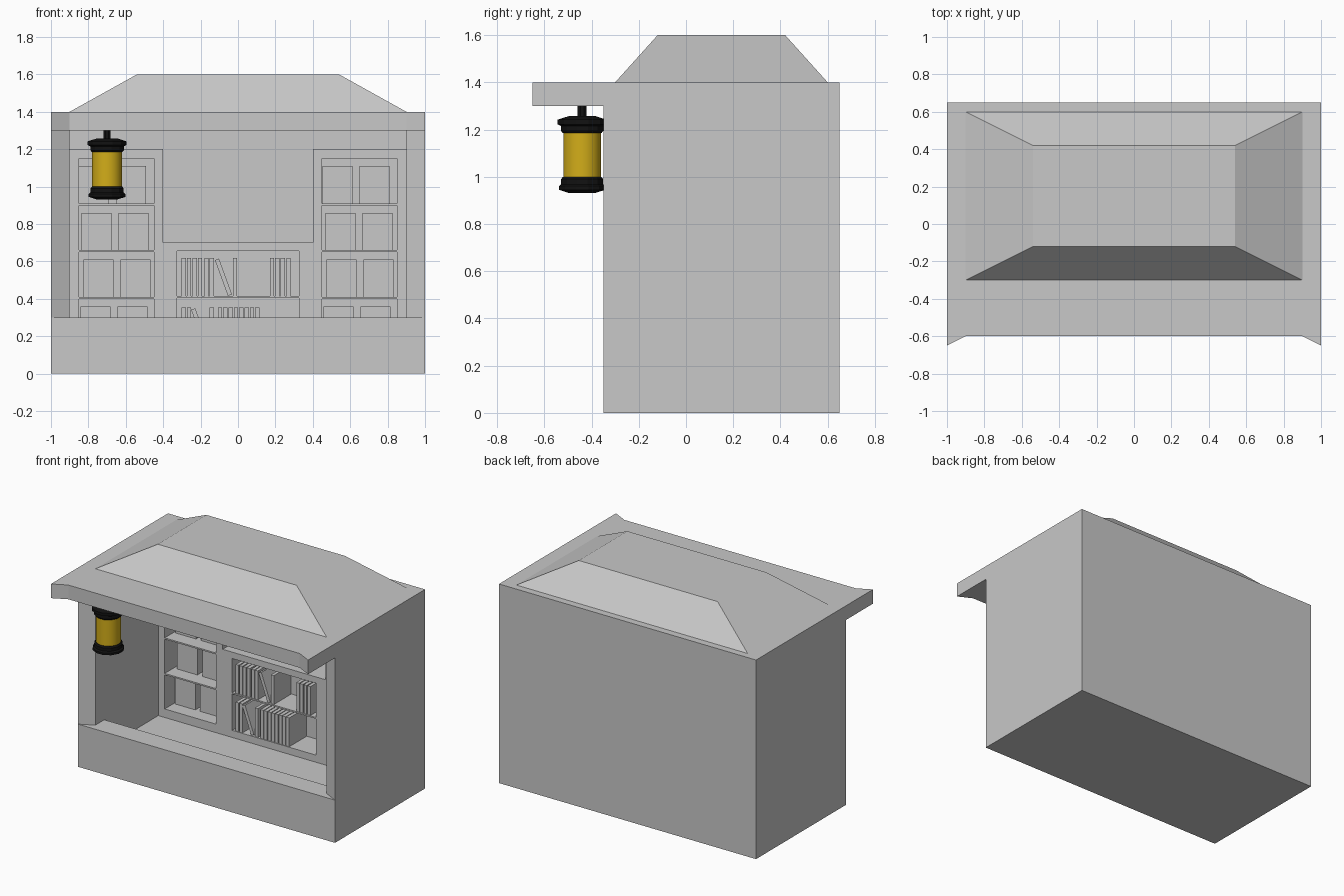
import bpy, bmesh, math
from mathutils import Matrix

if "Cube" in bpy.data.objects:
    bpy.data.objects.remove(bpy.data.objects["Cube"])


def material(name, rgb):
    m = bpy.data.materials.new(name)
    m.diffuse_color = (*rgb, 1)
    m.use_nodes = True
    m.node_tree.nodes["Principled BSDF"].inputs["Base Color"].default_value = m.diffuse_color
    return m


GREY = material("plain grey", (0.58, 0.58, 0.58))
BLACK = material("lantern black", (0.006, 0.006, 0.006))
YELLOW = material("lantern yellow", (0.65, 0.42, 0.01))


def finish(name, bm, mat):
    bmesh.ops.recalc_face_normals(bm, faces=bm.faces)
    me = bpy.data.meshes.new(name)
    bm.to_mesh(me)
    bm.free()
    me.materials.append(mat)
    ob = bpy.data.objects.new(name, me)
    bpy.context.collection.objects.link(ob)
    return ob


def prism(name, pts, z0, z1, top=None):
    """Plan outline raised from z0 to z1, optionally tapering to another outline."""
    bm = bmesh.new()
    lo = [bm.verts.new((x, y, z0)) for x, y in pts]
    hi = [bm.verts.new((x, y, z1)) for x, y in (top or pts)]
    bm.faces.new(lo)
    bm.faces.new(hi)
    n = len(pts)
    for i in range(n):
        j = (i + 1) % n
        bm.faces.new((lo[i], lo[j], hi[j], hi[i]))
    return finish(name, bm, GREY)


def rect(x0, x1, y0, y1):
    return [(x0, y0), (x1, y0), (x1, y1), (x0, y1)]


def box(name, x0, x1, y0, y1, z0, z1):
    return prism(name, rect(x0, x1, y0, y1), z0, z1)


def lathe(name, profile, sides, mat, centre):
    """Spin (radius, z) points round the vertical axis; the ends are capped."""
    bm = bmesh.new()
    rings = []
    for r, z in profile:
        rings.append([bm.verts.new((centre[0] + r * math.cos(2 * math.pi * (k + 0.5) / sides),
                                    centre[1] + r * math.sin(2 * math.pi * (k + 0.5) / sides), z))
                      for k in range(sides)])
    for a, b in zip(rings, rings[1:]):
        for k in range(sides):
            j = (k + 1) % sides
            bm.faces.new((a[k], a[j], b[j], b[k]))
    bm.faces.new(rings[0])
    bm.faces.new(rings[-1])
    return finish(name, bm, mat)


# Stall shell: floor, counter, three-sided walls with splayed front pillars
box("floor", -1, 1, -0.35, 0.65, 0, 0.1)
box("counter", -1, 1, -0.35, -0.2, 0.1, 0.3)
for name, y_out, y_in, z0, z1 in (("lower_walls", -0.2, -0.2, 0.1, 0.3),
                                  ("upper_walls", -0.35, -0.3, 0.3, 1.3)):
    prism(name, [(-1, 0.65), (-1, y_out), (-0.9, y_in), (-0.9, 0.6),
                 (0.9, 0.6), (0.9, y_in), (1, y_out), (1, 0.65)], z0, z1)

# Roof slab with overhanging awning, and the hipped block on top
prism("roof_slab", [(-1, 0.65), (-1, -0.65), (-0.9, -0.6), (0.9, -0.6),
                    (1, -0.65), (1, 0.65)], 1.3, 1.4)
prism("hipped_roof", rect(-0.9, 0.9, -0.3, 0.6), 1.4, 1.6, rect(-0.54, 0.54, -0.12, 0.42))


# Shelving along the back wall
def cabinet(name, x0, x1, post, top, cells):
    box(name + "_left_post", x0, x0 + post, 0.4, 0.6, 0.1, top)
    box(name + "_right_post", x1 - post, x1, 0.4, 0.6, 0.1, top)
    levels = [0.1] + [z for cell in cells for z in cell] + [top]
    for i in range(0, len(levels), 2):
        box(f"{name}_shelf_{i // 2}", x0 + post, x1 - post, 0.4, 0.6, levels[i], levels[i + 1])


side_cells = [(0.16 + 0.25 * i, 0.40 + 0.25 * i) for i in range(4)]
centre_cells = [(0.15, 0.405), (0.415, 0.655)]
cabinet("left_cabinet", -0.9, -0.4, 0.05, 1.2, side_cells)
cabinet("right_cabinet", 0.4, 0.9, 0.05, 1.2, side_cells)
cabinet("centre_cabinet", -0.4, 0.4, 0.075, 0.7, centre_cells)

# Two storage boxes in every side compartment, shifted a little per shelf
for side, starts in (("left", (-0.842, -0.826, -0.837, -0.849)),
                     ("right", (0.457, 0.473, 0.468, 0.452))):
    for (z, _), x in zip(side_cells, starts):
        for k in range(2):
            xa = x + 0.198 * k
            box(f"{side}_storage_box", xa, xa + 0.16, 0.5, 0.6, z, z + 0.2)


# Books on the centre shelves, one leaning book on each
def book(x, z, lean=0):
    ob = box("book", 0, 0.023, 0.405, 0.595, 0, 0.203)
    ob.data.transform(Matrix.Translation((x, 0, z)) @ Matrix.Rotation(math.radians(-lean), 4, 'Y'))


upper = (-0.302, -0.273, -0.243, -0.215, -0.18, -0.152, -0.028, 0.17, 0.199, 0.228, 0.258)
lower = [-0.302, -0.273, -0.152] + [-0.108 + 0.0285 * i for i in range(8)]
for x in upper:
    book(x, 0.415)
for x in lower:
    book(x, 0.15)
book(-0.054, 0.416, 20)
book(-0.181, 0.151, 20)

# Hanging lantern under the awning
spot = (-0.7, -0.44)
lathe("lantern_hook", [(0.02, 1.25), (0.02, 1.3)], 8, BLACK, spot)
lathe("lantern_cap", [(0.085, 1.185), (0.093, 1.195), (0.093, 1.215), (0.107, 1.222),
                      (0.107, 1.242), (0.055, 1.258)], 12, BLACK, spot)
glass = lathe("lantern_glass", [(0.08, 0.995), (0.08, 1.19)], 32, YELLOW, spot)
lathe("lantern_base", [(0.06, 0.932), (0.102, 0.945), (0.102, 0.96), (0.092, 0.968),
                       (0.092, 0.99), (0.084, 1.0)], 12, BLACK, spot)
bpy.ops.object.select_all(action='DESELECT')
glass.select_set(True)
bpy.context.view_layer.objects.active = glass
bpy.ops.object.shade_smooth_by_angle(angle=math.radians(30))
